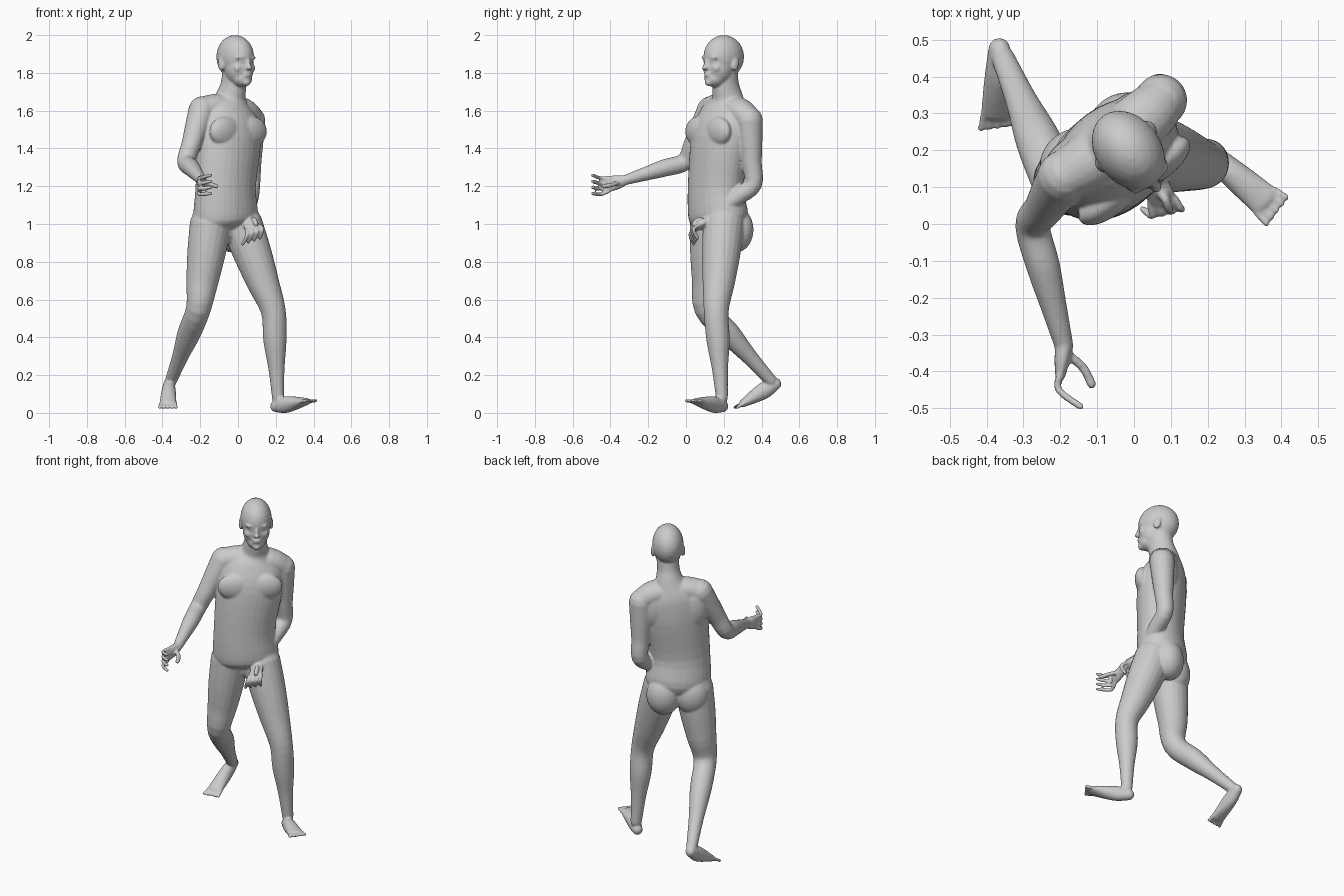
import bpy, bmesh, math
from mathutils import Vector, Matrix

cube = bpy.data.objects.get("Cube")
if cube:
    bpy.data.objects.remove(cube)

UP = Vector((0, 0, 1))
LEFT = Vector((.8, .6, 0))        # the trunk is turned towards its left
FRONT = Vector((.6, -.8, 0))
bm = bmesh.new()


def blend(before, start, end, after, t):
    """Smooth curve from start to end, guided by the neighbouring stations."""
    return [.5 * (2 * b + (c - a) * t + (2 * a - 5 * b + 4 * c - d) * t * t
                  + (3 * b - a - 3 * c + d) * t ** 3)
            for a, b, c, d in zip(before, start, end, after)]


def tube(centres, widths, depths, across, sides=20, steps=4):
    """Loft ellipses along a smooth path and round off both ends."""
    stations = [(*c, w, d) for c, w, d in zip(centres, widths, depths)]
    last = len(stations) - 1
    path = []
    for i in range(last):
        near = [stations[min(max(i + k, 0), last)] for k in (-1, 0, 1, 2)]
        path += [blend(*near, t / steps) for t in range(steps)]
    path.append(stations[last])
    spots = [Vector(p[:3]) for p in path]
    final = len(path) - 1
    rings = []
    for i, (spot, p) in enumerate(zip(spots, path)):
        width, depth = p[3:]
        along = (spots[min(i + 1, final)] - spots[max(i - 1, 0)]).normalized()
        u = (across - along * across.dot(along)).normalized()
        v = along.cross(u)
        cap = {0: (-80, -50, -25, 0), final: (0, 25, 50, 80)}
        for level in cap.get(i, (0,)):
            swing = math.radians(level)
            centre = spot + along * math.sin(swing) * min(width, depth)
            ring = []
            for k in range(sides):
                a = math.tau * k / sides
                reach = u * width * math.cos(a) + v * depth * math.sin(a)
                ring.append(bm.verts.new(centre + reach * math.cos(swing)))
            rings.append(ring)
    for low, high in zip(rings, rings[1:]):
        for k in range(sides):
            n = (k + 1) % sides
            bm.faces.new((low[k], low[n], high[n], high[k]))
    bm.faces.new(rings[0][::-1])
    bm.faces.new(rings[-1])


def blob(base, side, ahead, height, radii, tilt=0):
    """Ellipsoid placed and turned in the frame of the trunk."""
    centre = base + LEFT * side + FRONT * ahead + UP * height
    turn = Matrix((LEFT, -FRONT, UP)).transposed().to_4x4()
    matrix = (Matrix.Translation(centre) @ turn @ Matrix.Rotation(tilt, 4, 'X')
              @ Matrix.Diagonal((*radii, 1)))
    bmesh.ops.create_uvsphere(bm, u_segments=24, v_segments=14, radius=1, matrix=matrix)


def limb(root, joint, end, radii):
    """Two straight bones with flesh of the given thickness."""
    root, joint, end = Vector(root), Vector(joint), Vector(end)
    thirds = (0, 1 / 3, 2 / 3)
    centres = [root.lerp(joint, t) for t in thirds] + [joint.lerp(end, t) for t in thirds] + [end]
    tube(centres, radii, radii, LEFT)


def digit(joints, across, radius):
    thickness = [radius] * len(joints)
    tube(joints, thickness, thickness, across, sides=10)


def row(joints, across, count, gap, radius):
    """Fingers or toes side by side, fanning out a little."""
    for i in range(count):
        shift = across * (i - (count - 1) / 2) * gap
        digit([j + shift * (1 + .15 * n) for n, j in enumerate(joints)], across, radius)


def hand(wrist, knuckle, tip, thumb, across):
    wrist, knuckle, tip, thumb = map(Vector, (wrist, knuckle, tip, thumb))
    across.normalize()
    middle = wrist.lerp(knuckle, .5)
    tube([wrist, middle, knuckle], (.03, .04, .042), (.024, .021, .014), across)
    row([knuckle, knuckle.lerp(wrist, -.5), tip], across, 4, .025, .0105)
    root = wrist.lerp(knuckle, .2)
    digit([root, root.lerp(thumb, .6) + (thumb - tip) * .2, thumb], across, .013)


def foot(heel, ball, across):
    heel, ball = Vector(heel), Vector(ball)
    across.normalize()
    centres = [heel.lerp(ball, t) for t in (0, .3, .6, 1)]
    tube(centres, (.03, .036, .041, .046), (.032, .044, .038, .02), across)
    row([ball, heel.lerp(ball, 1.2)], across, 5, .0195, .0095)


# trunk and neck
tube([(-.06, .175, .97), (-.065, .172, 1.03), (-.065, .157, 1.2), (-.05, .185, 1.45),
      (-.05, .21, 1.58), (-.04, .22, 1.66), (-.025, .21, 1.73), (-.015, .205, 1.82)],
     (.13, .185, .174, .188, .165, .09, .065, .064),
     (.08, .138, .13, .137, .115, .085, .075, .07), LEFT, sides=32)
# shoulder girdle
tube([(-.185, .13, 1.6), (-.1, .185, 1.62), (.02, .28, 1.6), (.075, .335, 1.55)],
     (.075, .07, .07, .068), (.068, .08, .08, .068), UP)
chest, hips, head = Vector((-.05, .185, 1.5)), Vector((-.065, .175, .97)), Vector((-.015, .2, 1.85))
for s in (-1, 1):
    blob(chest, s * .085, .085, -.01, (.1, .046, .08))       # chest muscle
    blob(chest, s * .1, -.06, .02, (.09, .06, .14))          # upper back
    blob(hips, s * .08, -.055, 0, (.1, .085, .12))           # buttock

# head
blob(head, 0, 0, .035, (.089, .117, .115))                   # skull
blob(head, 0, .035, -.025, (.077, .08, .095))                # face
blob(head, 0, .06, -.08, (.054, .055, .046))                 # jaw
blob(head, 0, .1, -.1, (.024, .02, .02))                     # chin
for lip in (-.065, -.054):
    blob(head, 0, .105, lip, (.027, .018, .008))
blob(head, 0, .111, 0, (.012, .018, .036), -.3)              # nose bridge
blob(head, 0, .122, -.022, (.016, .02, .013))                # nose tip
for s in (-1, 1):
    blob(head, s * .036, .092, .03, (.028, .02, .012))       # brow
    blob(head, s * .042, .08, -.025, (.025, .025, .025))     # cheek
    blob(head, s * .033, .094, .009, (.014, .014, .009))     # eye
    blob(head, s * .086, -.012, -.005, (.012, .022, .036), -.2)  # ear

# right arm reaching forward, left arm swung back with the forearm tucked in
arm_radii = (.072, .063, .053, .048, .046, .036, .026)
limb((-.19, .13, 1.605), (-.275, -.005, 1.33), (-.19, -.33, 1.23), arm_radii)
hand((-.19, -.33, 1.23), (-.2, -.41, 1.21), (-.145, -.495, 1.21), (-.115, -.435, 1.2), UP.copy())
limb((.073, .335, 1.55), (.07, .355, 1.21), (.055, .12, 1.02), arm_radii)
hand((.055, .12, 1.02), (.078, .06, .98), (.07, .05, .91), (.095, .04, 1), Vector((.9, .2, .3)))

# left leg stepping ahead onto the heel, right leg trailing on its toes
leg_radii = (.11, .102, .086, .066, .062, .043, .032)
limb((.02, .2, 1), (.187, .16, .54), (.212, .19, .08), leg_radii)
foot((.2, .195, .035), (.355, .063, .06), Vector((.6, .8, 0)))
limb((-.145, .13, 1), (-.21, .11, .55), (-.355, .45, .17), leg_radii)
foot((-.365, .475, .155), (-.37, .3, .05), Vector((1, .15, 0)))

# fuse the parts into one skin and soften the joins
bmesh.ops.recalc_face_normals(bm, faces=bm.faces)
mesh = bpy.data.meshes.new("body")
bm.to_mesh(mesh)
bm.free()
body = bpy.data.objects.new("body", mesh)
bpy.context.collection.objects.link(body)
skin = bpy.data.materials.new("plain grey")
skin.use_nodes = True
skin.diffuse_color = (.6, .6, .6, 1)
skin.node_tree.nodes["Principled BSDF"].inputs["Base Color"].default_value = skin.diffuse_color
mesh.materials.append(skin)
fuse = body.modifiers.new("fuse", 'REMESH')
fuse.mode = 'VOXEL'
fuse.voxel_size = .0055
soften = body.modifiers.new("soften", 'SMOOTH')
soften.factor = .5
soften.iterations = 9
bpy.context.view_layer.objects.active = body
body.select_set(True)
for name in ("fuse", "soften"):
    bpy.ops.object.modifier_apply(modifier=name)
bpy.ops.object.shade_smooth()
